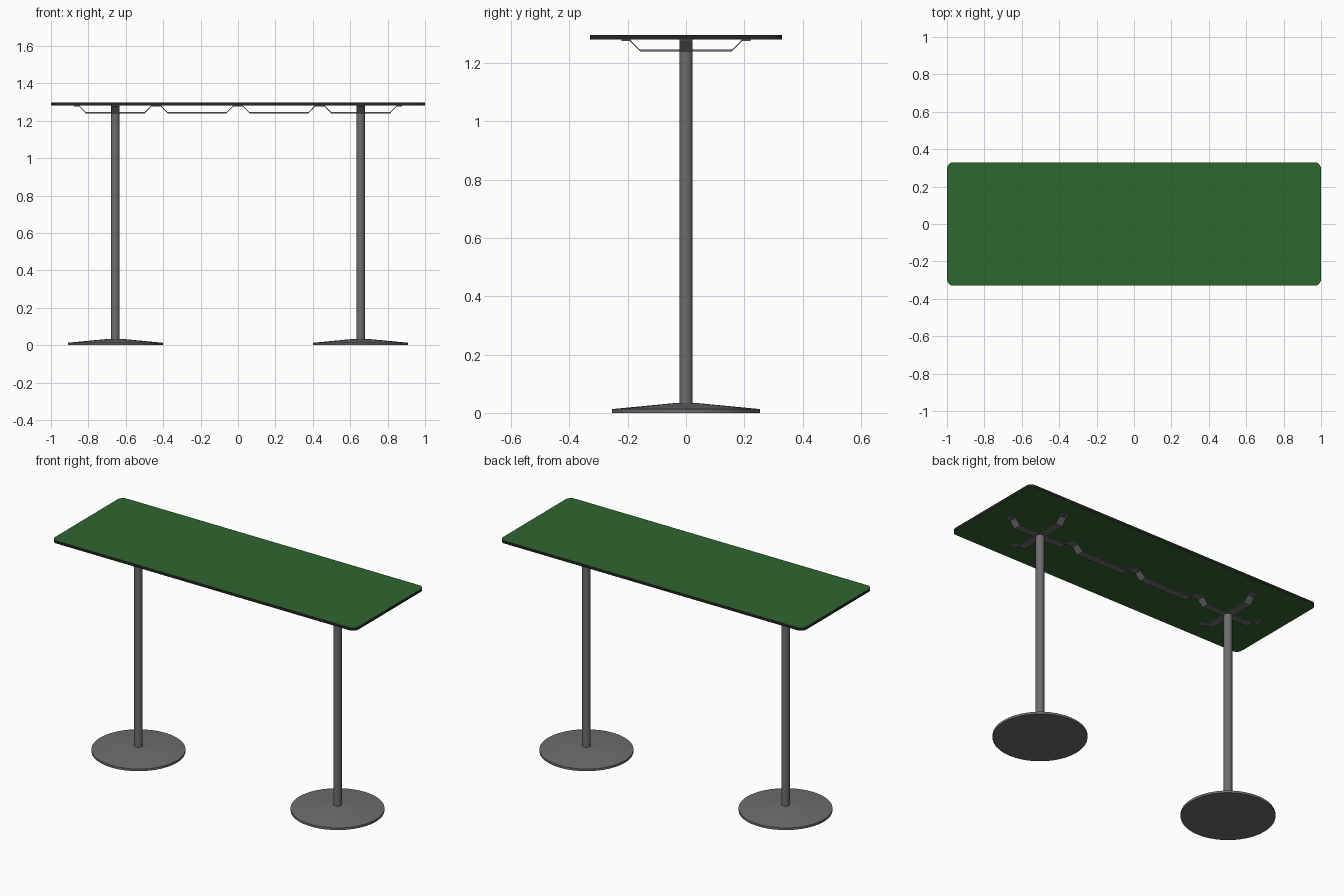
import bpy, bmesh, math
from mathutils import Matrix

cube = bpy.data.objects.get("Cube")
if cube:
    bpy.data.objects.remove(cube, do_unlink=True)


def material(name, rgb, rough=0.6):
    m = bpy.data.materials.new(name)
    m.use_nodes = True
    m.diffuse_color = (*rgb, 1)
    bsdf = m.node_tree.nodes["Principled BSDF"]
    bsdf.inputs["Base Color"].default_value = (*rgb, 1)
    bsdf.inputs["Roughness"].default_value = rough
    return m


GREEN = material("table green", (0.028, 0.135, 0.028))
TRIM = material("edge black", (0.018, 0.018, 0.019))
GREY = material("steel grey", (0.155, 0.155, 0.155))


def add_object(name, bm, mats, smooth=False):
    bmesh.ops.recalc_face_normals(bm, faces=bm.faces)
    mesh = bpy.data.meshes.new(name)
    bm.to_mesh(mesh)
    bm.free()
    for m in mats:
        mesh.materials.append(m)
    obj = bpy.data.objects.new(name, mesh)
    bpy.context.collection.objects.link(obj)
    if smooth:
        bpy.ops.object.select_all(action='DESELECT')
        obj.select_set(True)
        bpy.context.view_layer.objects.active = obj
        bpy.ops.object.shade_smooth_by_angle(angle=math.radians(30))
    return obj


def extrude_outline(bm, points, offset):
    """Fill an outline and extrude it along the offset vector."""
    face = bm.faces.new([bm.verts.new(p) for p in points])
    out = bmesh.ops.extrude_face_region(bm, geom=[face])
    verts = [g for g in out["geom"] if isinstance(g, bmesh.types.BMVert)]
    bmesh.ops.translate(bm, verts=verts, vec=offset)


def lathe(name, profile, x, sides):
    """Revolve (radius, height) points around a vertical axis at x."""
    bm = bmesh.new()
    verts = [bm.verts.new((r, 0, z)) for r, z in profile]
    edges = [bm.edges.new(pair) for pair in zip(verts, verts[1:])]
    bmesh.ops.spin(bm, geom=verts + edges, angle=math.tau, steps=sides,
                   axis=(0, 0, 1), cent=(0, 0, 0))
    bmesh.ops.remove_doubles(bm, verts=bm.verts, dist=1e-4)
    bmesh.ops.translate(bm, verts=bm.verts, vec=(x, 0, 0))
    return add_object(name, bm, [GREY], smooth=True)


# Table top: rounded rectangle with a dark edge band
HX, HY, CORNER, STEPS = 1.0, 0.33, 0.035, 6
Z_UNDER, Z_TOP = 1.281, 1.297
outline = []
for i, (sx, sy) in enumerate([(1, 1), (-1, 1), (-1, -1), (1, -1)]):
    for k in range(STEPS + 1):
        a = (i + k / STEPS) * math.pi / 2
        outline.append((sx * (HX - CORNER) + CORNER * math.cos(a),
                        sy * (HY - CORNER) + CORNER * math.sin(a), Z_UNDER))
bm = bmesh.new()
extrude_outline(bm, outline, (0, 0, Z_TOP - Z_UNDER))
bm.normal_update()
for f in bm.faces:
    f.material_index = 1 if abs(f.normal.z) < 0.5 else 0
add_object("table_top", bm, [GREEN, TRIM])

# Bent flat-steel support strap
THICK, WIDTH = 0.006, 0.045
HALF_PATH = [(0.158, 1.24), (0.192, 1.275), (0.222, 1.275)]


def strap(name, x, turned=False):
    path = [(-a, z) for a, z in reversed(HALF_PATH)] + HALF_PATH
    loop = [(a, -WIDTH / 2, z) for a, z in path]
    loop += [(a, -WIDTH / 2, z + THICK) for a, z in reversed(path)]
    bm = bmesh.new()
    extrude_outline(bm, loop, (0, WIDTH, 0))
    if turned:
        bm.transform(Matrix.Rotation(math.pi / 2, 4, 'Z'))
    bmesh.ops.translate(bm, verts=bm.verts, vec=(x, 0, 0))
    return add_object(name, bm, [GREY])


LEG_X = 0.656
for side, s in (("left", 1), ("right", -1)):
    x = s * LEG_X
    # Disc foot with a shallow cone, and a round post
    lathe(side + "_foot", [(0, 0), (0.254, 0), (0.254, 0.013),
                           (0.035, 0.034), (0, 0.034)], x, 40)
    lathe(side + "_post", [(0, 0.03), (0.023, 0.03), (0.023, 1.242),
                           (0, 1.242)], x, 20)
    # Crossed straps over the post, and one along the middle
    strap(side + "_long_strap", x)
    strap(side + "_cross_strap", x, turned=True)
    strap(side + "_middle_strap", x / 3)
